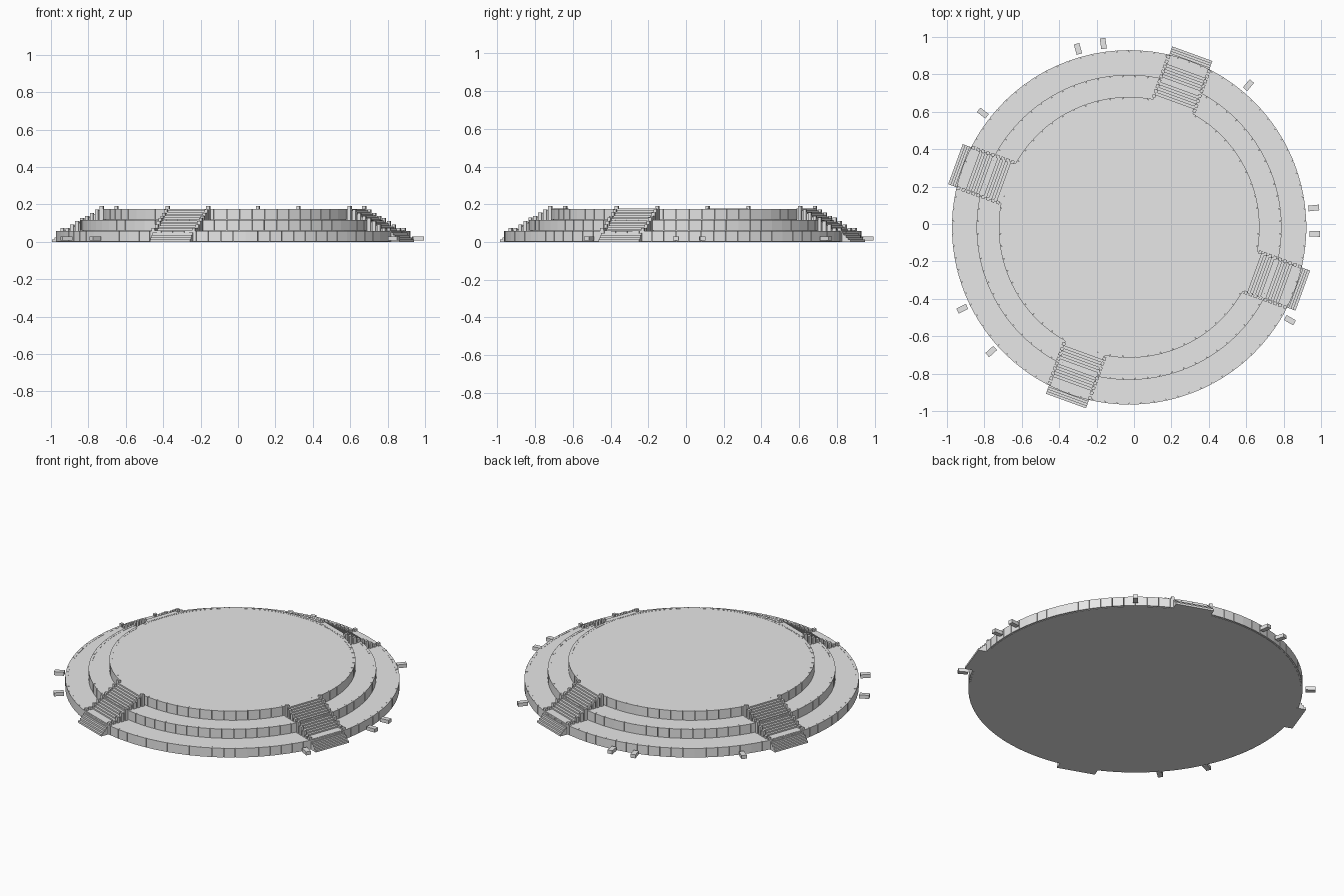
import bpy, bmesh, math
from mathutils import Matrix, Vector

if "Cube" in bpy.data.objects:
    bpy.data.objects.remove(bpy.data.objects["Cube"], do_unlink=True)

CENTRE = Vector((-0.026, -0.018, 0))
TIER = 0.0583

stone = bpy.data.materials.new("pale grey stone")
stone.use_nodes = True
stone.diffuse_color = (0.8, 0.8, 0.8, 1)
stone.node_tree.nodes["Principled BSDF"].inputs["Base Color"].default_value = (0.8, 0.8, 0.8, 1)


def finish(name, bm):
    mesh = bpy.data.meshes.new(name)
    bmesh.ops.recalc_face_normals(bm, faces=bm.faces)
    bm.to_mesh(mesh)
    bm.free()
    mesh.materials.append(stone)
    obj = bpy.data.objects.new(name, mesh)
    obj.location = CENTRE
    bpy.context.collection.objects.link(obj)
    return obj


def box(bm, angle, r0, r1, t0, t1, z0, z1):
    """Box spanning radii r0-r1, sideways t0-t1 and heights z0-z1, turned to an angle."""
    m = (Matrix.Rotation(math.radians(angle), 4, 'Z')
         @ Matrix.Translation(((r0 + r1) / 2, (t0 + t1) / 2, (z0 + z1) / 2))
         @ Matrix.Diagonal((r1 - r0, t1 - t0, z1 - z0, 1)))
    bmesh.ops.create_cube(bm, size=1, matrix=m)


# Three round terraces, each a core disc faced with separate stone blocks
for name, radius, level, count in (("lower", 0.947, 0, 90),
                                   ("middle", 0.815, 1, 76),
                                   ("upper", 0.697, 2, 64)):
    base = level * TIER
    bm = bmesh.new()
    bmesh.ops.create_cone(bm, cap_ends=True, segments=count, radius1=radius - 0.009,
                          radius2=radius - 0.009, depth=TIER,
                          matrix=Matrix.Translation((0, 0, base + TIER / 2)))
    finish(name + "_terrace", bm)

    bm = bmesh.new()
    half = math.pi * radius / count * 0.96
    for i in range(count):
        box(bm, i * 360 / count, radius - 0.016, radius, -half, half,
            base + 0.002, base + TIER + 0.001)
    finish(name + "_wall_blocks", bm)

# Staircase profile: a short flight, a landing and a long flight to the top
profile = [(0.988, 0)]


def flight(r_start, r_end, z_start, z_end, steps):
    for i in range(steps):
        r = r_start + (r_end - r_start) * i / steps
        for k in (i, i + 1):
            profile.append((r, z_start + (z_end - z_start) * k / steps))


flight(0.988, 0.925, 0, TIER + 0.003, 5)
flight(0.89, 0.70, TIER + 0.003, 3 * TIER + 0.002, 13)
profile += [(0.685, 3 * TIER + 0.002), (0.685, 0)]


def stair_height(r):
    return max(z for pr, z in profile if pr >= r - 0.001)


for number, angle in enumerate((70, 160, 250, 340), 1):
    turn = Matrix.Rotation(math.radians(angle), 4, 'Z')
    bm = bmesh.new()
    face = bm.faces.new([bm.verts.new(turn @ Vector((r, -0.114, z))) for r, z in profile])
    side = bmesh.ops.extrude_face_region(bm, geom=[face])
    verts = [v for v in side["geom"] if isinstance(v, bmesh.types.BMVert)]
    bmesh.ops.translate(bm, verts=verts, vec=turn @ Vector((0, 0.228, 0)))
    finish(f"staircase_{number}", bm)

    # Stepped row of posts on both sides
    bm = bmesh.new()
    for i in range(9):
        r = 0.705 + i * 0.028
        for t in (-0.115, 0.115):
            box(bm, angle, r - 0.009, r + 0.009, t - 0.009, t + 0.009,
                0.002, stair_height(r) + 0.014)
    finish(f"stair_posts_{number}", bm)

# Loose blocks scattered just outside the lower wall
bm = bmesh.new()
for angle in (-30, -2, 6, 50, 98, 106, 142, 206, 222):
    box(bm, angle, 0.964, 1.021, -0.015, 0.015, 0.008, 0.03)
finish("outer_blocks", bm)
